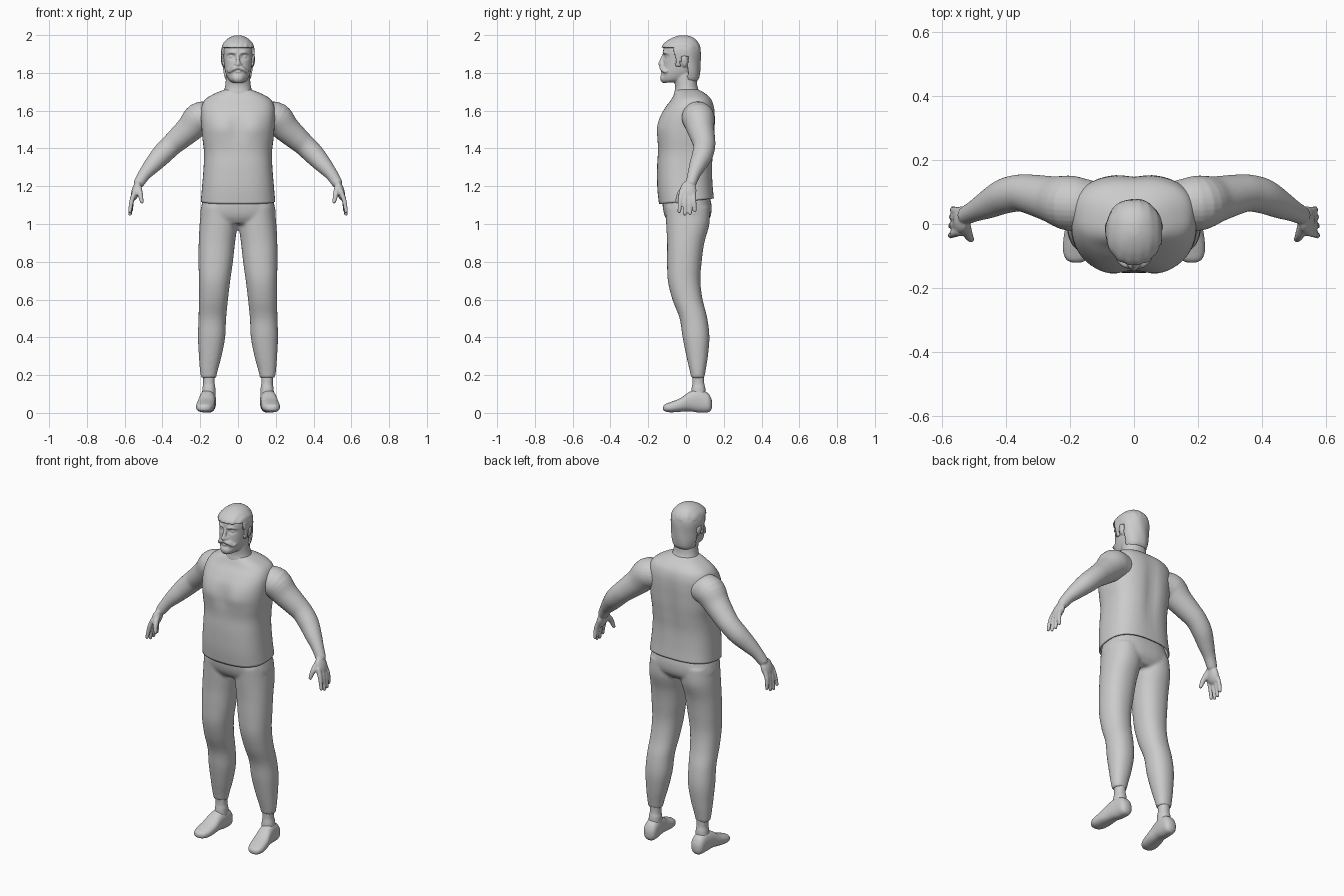
import bpy, bmesh, math
from mathutils import Vector, Matrix


def spline(rows, steps):
    """Smooth (Catmull-Rom) interpolation through rows of numbers."""
    out = []
    for i in range(len(rows) - 1):
        a, b, c, d = (rows[max(0, min(len(rows) - 1, i + k))] for k in (-1, 0, 1, 2))
        for s in range(steps):
            t = s / steps
            out.append([q + .5 * t * (r - p + t * (2 * p - 5 * q + 4 * r - w + t * (3 * (q - r) + w - p)))
                        for p, q, r, w in zip(a, b, c, d)])
    return out + [list(rows[-1])]


def skin(bm, rings, cap0=True, cap1=True):
    vs = [[bm.verts.new(p) for p in ring] for ring in rings]
    n = len(vs[0])
    for a, b in zip(vs, vs[1:]):
        for i in range(n):
            bm.faces.new((a[i], a[(i + 1) % n], b[(i + 1) % n], b[i]))
    if cap0:
        bm.faces.new(vs[0][::-1])
    if cap1:
        bm.faces.new(vs[-1])


def loft(bm, rows, power=2.2, n=40, steps=5, place=lambda x, y, z: (x, y, z), cap0=True, cap1=True):
    """Rows: height, centre x, half width, front, back."""
    rings = []
    for z, cx, hw, f, b in spline(rows, steps):
        ring = []
        for i in range(n):
            c, s = math.cos(math.tau * i / n), math.sin(math.tau * i / n)
            x = math.copysign(abs(c) ** (2 / power), c) * hw
            y = math.copysign(abs(s) ** (2 / power), s) * (b - f) / 2
            ring.append(place(cx + x, (f + b) / 2 + y, z))
        rings.append(ring)
    skin(bm, rings, cap0, cap1)


def ball(bm, loc, size, tilt=0):
    m = Matrix.Translation(loc) @ Matrix.Rotation(tilt, 4, 'Y') @ Matrix.Diagonal((*size, 1))
    bmesh.ops.create_uvsphere(bm, u_segments=20, v_segments=12, radius=1, matrix=m)


def tube(bm, rows, n=20, steps=4):
    """Rows: x, y, z, radius. Round ends."""
    pts = spline(rows, steps)
    rings = []
    for i, p in enumerate(pts):
        d = Vector(pts[min(i + 1, len(pts) - 1)][:3]) - Vector(pts[max(i - 1, 0)][:3])
        u = d.cross(Vector((0.02, 1, 0.01))).normalized()
        v = d.cross(u).normalized()
        rings.append([Vector(p[:3]) + p[3] * (u * math.cos(math.tau * k / n) + v * math.sin(math.tau * k / n))
                      for k in range(n)])
    skin(bm, rings)
    for p in (pts[0], pts[-1]):
        ball(bm, p[:3], (p[3],) * 3)


def finish(bm, name, mirror=False, voxel=0, smooth=4, thick=0):
    bmesh.ops.recalc_face_normals(bm, faces=bm.faces)
    for f in bm.faces:
        f.smooth = True
    me = bpy.data.meshes.new(name)
    bm.to_mesh(me)
    bm.free()
    ob = bpy.data.objects.new(name, me)
    bpy.context.collection.objects.link(ob)
    if mirror:
        ob.modifiers.new("mirror", 'MIRROR').use_mirror_merge = False
    if thick:
        m = ob.modifiers.new("thickness", 'SOLIDIFY')
        m.thickness, m.offset = thick, -1
    if voxel:
        m = ob.modifiers.new("fuse", 'REMESH')
        m.mode, m.voxel_size, m.use_smooth_shade = 'VOXEL', voxel, True
        m = ob.modifiers.new("soften", 'SMOOTH')
        m.factor, m.iterations = .5, smooth
    return ob


# Sleeveless shirt with chest, spine and hem shaping
def shirt_shape(x, y, z):
    mid = math.exp(-(x / .035) ** 2)
    if y < 0:
        chest = math.exp(-((z - 1.51) / .07) ** 2)
        y += chest * (.012 * mid - .006 * math.exp(-((abs(x) - .09) / .05) ** 2))
    else:
        y -= .012 * mid * math.exp(-((z - 1.45) / .18) ** 2)
    return x, y, z + .1 * y * max(0, 1 - (z - 1.12) / .15)


bm = bmesh.new()
loft(bm, [(1.12, 0, .197, -.143, .148), (1.2, 0, .19, -.152, .142), (1.3, 0, .182, -.153, .14),
          (1.38, 0, .18, -.149, .147), (1.45, 0, .188, -.152, .153), (1.51, 0, .193, -.153, .155),
          (1.57, 0, .196, -.137, .155), (1.62, 0, .193, -.108, .15), (1.66, 0, .173, -.078, .135),
          (1.69, 0, .125, -.062, .105), (1.712, 0, .07, -.05, .065)],
     power=2.6, n=64, place=shirt_shape, cap0=False)
finish(bm, "shirt", thick=.008)

# Trousers: pelvis and two legs fused
bm = bmesh.new()
loft(bm, [(1.17, 0, .17, -.12, .12), (1.1, 0, .193, -.124, .135), (1.04, 0, .197, -.112, .13),
          (1.0, 0, .15, -.085, .1)], power=2.5)
for s in (-1, 1):
    loft(bm, [(1.09, s * .1, .093, -.11, .125), (1.0, s * .103, .1, -.105, .124),
              (.9, s * .112, .096, -.1, .097), (.8, s * .118, .091, -.1, .083), (.7, s * .124, .083, -.096, .076),
              (.6, s * .13, .077, -.072, .088), (.5, s * .136, .073, -.034, .113), (.4, s * .14, .072, -.018, .124),
              (.3, s * .147, .06, .002, .116), (.23, s * .154, .048, .018, .105), (.185, s * .156, .04, .028, .097)])
finish(bm, "trousers", voxel=.009, smooth=3)

# Ankles
bm = bmesh.new()
loft(bm, [(.08, .156, .036, .025, .105), (.13, .154, .034, .03, .102), (.16, .154, .03, .034, .096),
          (.22, .155, .034, .032, .096)])
finish(bm, "ankles", mirror=True)

# Shoes, lofted from toe to heel
bm = bmesh.new()
loft(bm, [(-.121, .18, .012, .016, .034), (-.11, .179, .033, .008, .046), (-.08, .176, .046, .003, .058),
          (-.03, .17, .048, .006, .078), (.02, .164, .043, .008, .112), (.07, .158, .041, .002, .125),
          (.115, .156, .038, .003, .105), (.132, .156, .026, .014, .08), (.138, .156, .01, .03, .06)],
     power=2.4, place=lambda x, y, z: (x, z, y))
finish(bm, "shoes", mirror=True)

# Arms with hands
bm = bmesh.new()
tube(bm, [(.16, .06, 1.565, .082), (.205, .066, 1.557, .086), (.255, .077, 1.505, .073), (.31, .09, 1.455, .064),
          (.355, .097, 1.415, .058), (.405, .087, 1.365, .055), (.455, .062, 1.31, .045),
          (.495, .042, 1.263, .034), (.523, .028, 1.22, .029)], n=28)
ball(bm, (.54, .012, 1.177), (.023, .044, .055), -.3)
for y0, y1, z1, x1 in ((-.024, -.036, 1.066, .573), (-.002, -.006, 1.053, .572),
                       (.02, .022, 1.056, .57), (.038, .047, 1.072, .565)):
    tube(bm, [(.545, y0, 1.17, .014), (.562, (y0 + y1) / 2, 1.125, .0125), (x1, y1, z1, .0095)], n=12)
tube(bm, [(.528, -.005, 1.195, .018), (.518, -.034, 1.158, .015), (.509, -.048, 1.118, .01)], n=12)
finish(bm, "arms", mirror=True, voxel=.005, smooth=3)


# Head, neck and facial features fused
def face_shape(x, y, z):
    if y < -.03:
        y += .014 * math.exp(-((abs(x) - .034) / .017) ** 2 - ((z - 1.887) / .013) ** 2)
    return x, y, z


bm = bmesh.new()
loft(bm, [(1.75, 0, .03, -.12, -.04), (1.765, 0, .05, -.128, .01), (1.8, 0, .066, -.127, .05),
          (1.84, 0, .074, -.121, .065), (1.88, 0, .078, -.119, .07), (1.92, 0, .079, -.121, .072),
          (1.955, 0, .068, -.108, .06), (1.98, 0, .04, -.07, .03)], n=64, place=face_shape)
loft(bm, [(1.64, 0, .1, -.06, .08), (1.69, 0, .08, -.062, .075), (1.73, 0, .068, -.058, .06),
          (1.8, 0, .062, -.07, .055)])
tube(bm, [(0, -.118, 1.895, .008), (0, -.128, 1.868, .01), (0, -.134, 1.847, .013)], n=12)
ball(bm, (0, -.112, 1.773), (.033, .025, .028))
ball(bm, (0, -.122, 1.806), (.018, .012, .006))
for s in (-1, 1):
    ball(bm, (s * .012, -.126, 1.845), (.01, .011, .008))
    tube(bm, [(s * .014, -.117, 1.906, .008), (s * .035, -.112, 1.909, .008), (s * .055, -.093, 1.902, .006)], n=12)
    tube(bm, [(s * .002, -.132, 1.828, .009), (s * .025, -.126, 1.822, .012), (s * .044, -.112, 1.808, .01),
              (s * .054, -.101, 1.809, .005)], n=12)
    ball(bm, (s * .034, -.1, 1.886), (.012, .009, .008))
    ball(bm, (s * .08, -.008, 1.862), (.01, .018, .032), s * .15)
finish(bm, "head", voxel=.0045, smooth=3)


# Swept-back hair: a wavy cap trimmed at the hairline
def hair_shape(x, y, z):
    a = math.atan2(x, y + .02) if z < 1.93 else x * 30
    k = 1 + .014 * math.sin(7 * a + 30 * (1.9 - z)) * min(1, max(0, (2.0 - z) / .05))
    return x * k, y * k, z


bm = bmesh.new()
loft(bm, [(1.757, 0, .06, -.06, .06), (1.775, 0, .07, -.08, .07), (1.81, 0, .079, -.1, .075),
          (1.86, 0, .085, -.122, .077), (1.91, 0, .089, -.128, .078), (1.945, 0, .083, -.125, .073),
          (1.97, 0, .067, -.1, .058), (1.987, 0, .045, -.07, .038), (1.997, 0, .02, -.04, .01),
          (1.999, 0, .005, -.02, -.01)], n=72, steps=6, place=hair_shape, cap0=False)
trim = []
for f in bm.faces:
    c = f.calc_center_median()
    line = -1 if c.z > 1.937 else -.062 if c.z > 1.895 else -.035 if c.z > 1.885 else .012
    sideburn = -.055 < c.y < -.028 and 1.835 < c.z < 1.9
    if c.y < line and not sideburn:
        trim.append(f)
bmesh.ops.delete(bm, geom=trim, context='FACES')
finish(bm, "hair", thick=.012)
